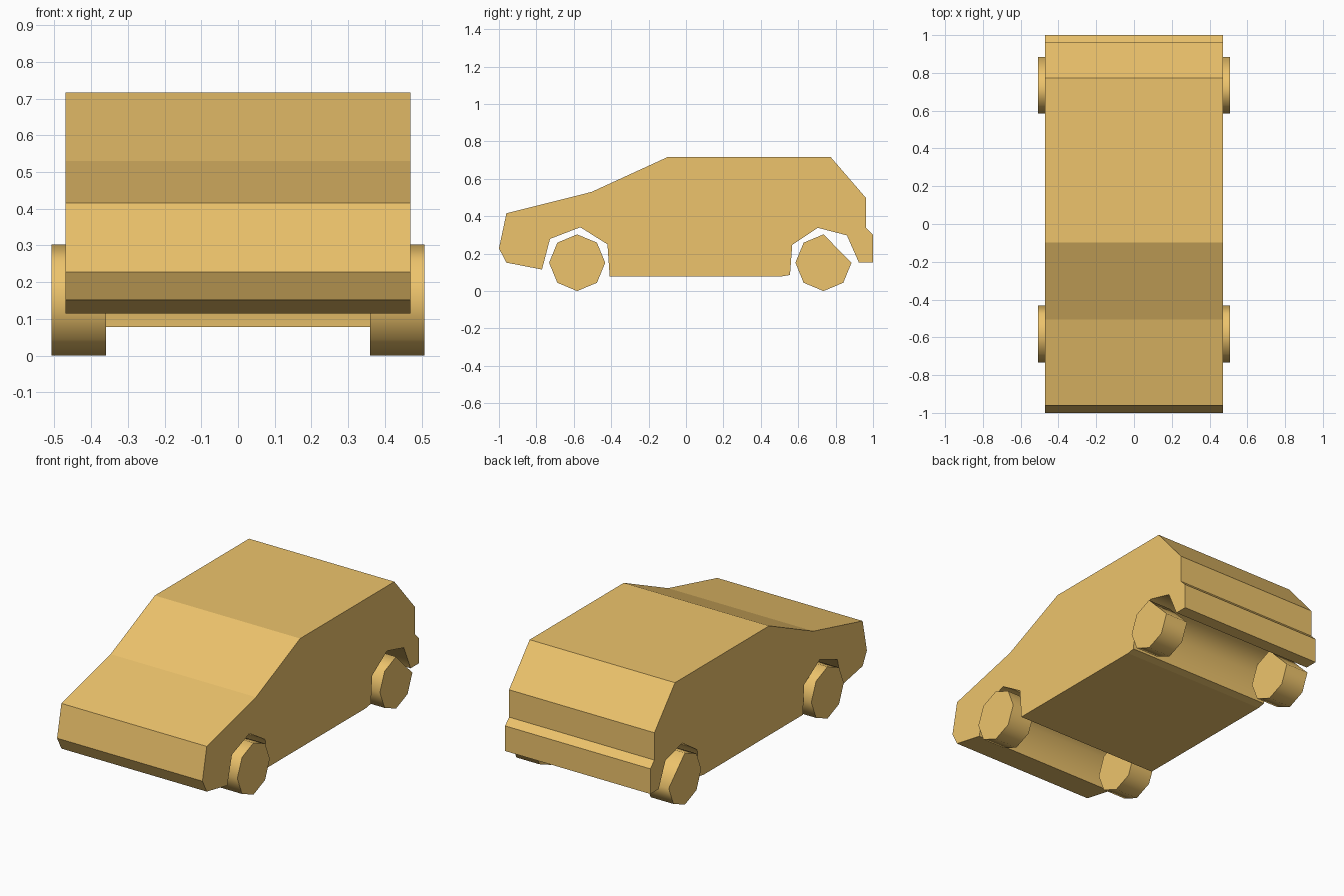
import bpy, bmesh
from math import pi, sin, cos

if "Cube" in bpy.data.objects:
    bpy.data.objects.remove(bpy.data.objects["Cube"])


def extrude_profile(name, profile, x0, x1, smooth_edges):
    """Extrude a (y, z) outline along x; listed outline edges become smooth strips."""
    bm = bmesh.new()
    near = [bm.verts.new((x0, y, z)) for y, z in profile]
    far = [bm.verts.new((x1, y, z)) for y, z in profile]
    bm.faces.new(near)
    bm.faces.new(far[::-1])
    n = len(profile)
    for i in range(n):
        j = (i + 1) % n
        face = bm.faces.new((near[i], far[i], far[j], near[j]))
        face.smooth = i in smooth_edges
    bmesh.ops.recalc_face_normals(bm, faces=bm.faces)
    mesh = bpy.data.meshes.new(name)
    bm.to_mesh(mesh)
    bm.free()
    obj = bpy.data.objects.new(name, mesh)
    bpy.context.collection.objects.link(obj)
    mesh.materials.append(paint)
    return obj


paint = bpy.data.materials.new("amber")
paint.diffuse_color = (0.85, 0.55, 0.15, 1)
paint.use_nodes = True
paint.node_tree.nodes["Principled BSDF"].inputs["Base Color"].default_value = paint.diffuse_color

# Body: side outline with both wheel arches cut into it
upper = [(-0.96, 0.152), (-1.0, 0.228), (-0.96, 0.416), (-0.505, 0.53),
         (-0.097, 0.717), (0.773, 0.717), (0.963, 0.497), (0.963, 0.337),
         (1.0, 0.30), (1.0, 0.153), (0.924, 0.153)]
rear_arch = [(0.86, 0.298), (0.705, 0.338), (0.568, 0.247), (0.556, 0.086)]
floor = [(0.51, 0.078), (-0.408, 0.078)]
front_arch = [(-0.42, 0.25), (-0.565, 0.341), (-0.727, 0.279), (-0.77, 0.115)]
outline = upper + rear_arch + floor + front_arch
arch_edges = {10, 11, 12, 13, 16, 17, 18, 19}
extrude_profile("car_body", outline, -0.47, 0.47, arch_edges)

# Wheels: octagons, the rear pair missing its upper back corner
for label, cy, skip in (("front", -0.582, None), ("rear", 0.735, 1)):
    rim = [(cy + 0.15 * cos(k * pi / 4), 0.1515 + 0.1515 * sin(k * pi / 4))
           for k in range(8) if k != skip]
    for side, s in (("left", -1), ("right", 1)):
        extrude_profile(f"{label}_{side}_wheel", rim, s * 0.36, s * 0.508,
                        set(range(len(rim))))
